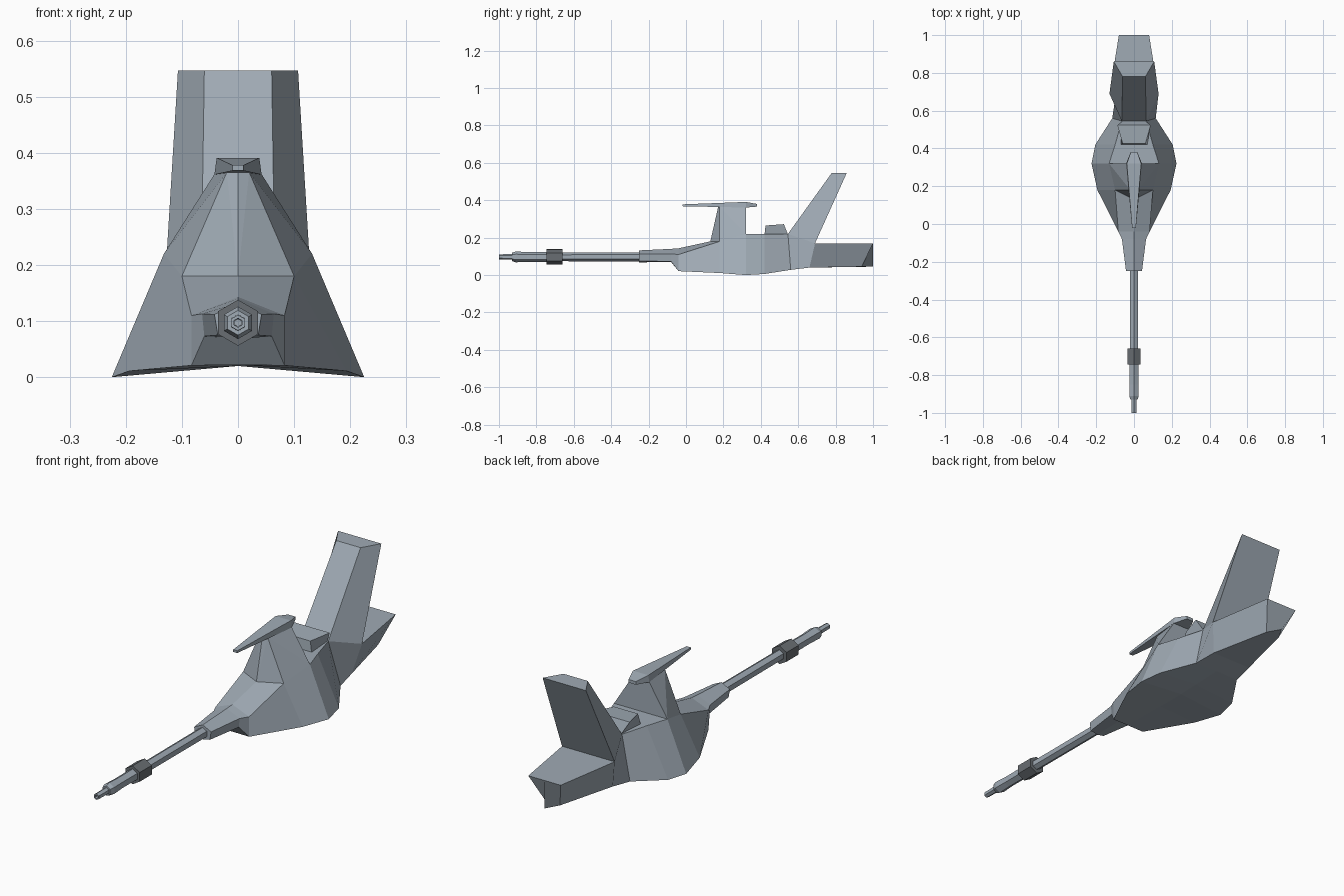
import bpy, bmesh, math

if "Cube" in bpy.data.objects:
    bpy.data.objects.remove(bpy.data.objects["Cube"])


def paint(name, color):
    mat = bpy.data.materials.new(name)
    mat.diffuse_color = (*color, 1)
    mat.use_nodes = True
    mat.node_tree.nodes["Principled BSDF"].inputs["Base Color"].default_value = mat.diffuse_color
    return mat


BODY = paint("blue_grey", (.35, .405, .46))
DARK = paint("dark_grey", (.14, .155, .17))


def finish(name, bm, mat=BODY):
    bmesh.ops.remove_doubles(bm, verts=bm.verts, dist=1e-5)
    bmesh.ops.recalc_face_normals(bm, faces=bm.faces)
    mesh = bpy.data.meshes.new(name)
    bm.to_mesh(mesh)
    bm.free()
    mesh.materials.append(mat)
    obj = bpy.data.objects.new(name, mesh)
    bpy.context.collection.objects.link(obj)
    return obj


def loft(name, rings, mat=BODY):
    bm = bmesh.new()
    loops = [[bm.verts.new(p) for p in ring] for ring in rings]
    n = len(loops[0])
    for a, b in zip(loops, loops[1:]):
        for i in range(n):
            j = (i + 1) % n
            bm.faces.new((a[i], a[j], b[j], b[i]))
    bm.faces.new(loops[0])
    bm.faces.new(loops[-1])
    return finish(name, bm, mat)


def mirrored_block(name, half):
    """Convex solid from points given for the +x side only."""
    bm = bmesh.new()
    for x, y, z in half:
        bm.verts.new((x, y, z))
        if x:
            bm.verts.new((-x, y, z))
    bmesh.ops.convex_hull(bm, input=bm.verts)
    bmesh.ops.dissolve_limit(bm, angle_limit=0.01, verts=bm.verts, edges=bm.edges)
    return finish(name, bm)


def hex_rod(name, profile, mat=BODY, z=0.097):
    """Hexagonal rod along y from (y, radius) pairs."""
    def ring(y, r):
        angles = [math.radians(90 + 60 * i) for i in range(6)]
        return [(r * math.cos(a), y, z + r * math.sin(a)) for a in angles]
    return loft(name, [ring(y, r) for y, r in profile], mat)


def quad_ring(front, back):
    """Four-sided ring, symmetric in x, from its +x front and back corners."""
    return [front, back, (-back[0], *back[1:]), (-front[0], *front[1:])]


def hull_ring(bottom, edge, shoulder, top):
    """Section of the hull: centre points are (y, z), side points (x, y, z)."""
    def flip(p):
        return (-p[0], p[1], p[2])
    return [(0, *bottom), edge, shoulder, (0, *top), flip(shoulder), flip(edge)]


# Hull: nose, flared belly and tail
loft("hull", [
    hull_ring((-.25, .068), (.036, -.25, .075), (.042, -.25, .112), (-.25, .132)),
    hull_ring((-.08, .070), (.060, -.08, .073), (.064, -.08, .113), (-.08, .140)),
    hull_ring((-.04, .022), (.083, -.04, .021), (.083, -.04, .110), (-.04, .143)),
    hull_ring((.18, .020), (.194, .18, .011), (.100, .18, .180), (.13, .180)),
    hull_ring((.32, .020), (.225, .32, .000), (.132, .32, .220), (.32, .220)),
    hull_ring((.42, .024), (.205, .42, .006), (.100, .42, .220), (.42, .220)),
    hull_ring((.56, .030), (.115, .56, .028), (.065, .545, .220), (.545, .220)),
    hull_ring((.66, .040), (.100, .66, .040), (.130, .69, .170), (.69, .170)),
    hull_ring((1.0, .045), (.035, .94, .045), (.080, 1.0, .170), (1.0, .170)),
])

# Raised pylon with a pointed front
mirrored_block("pylon", [
    (0, .13, .18), (.10, .18, .18), (.132, .32, .22),
    (.02, .18, .365), (0, .172, .365), (.04, .32, .365)])

# Slim beam on top of the pylon
def beam_ring(y, top, bottom, z0, z1):
    return [(-bottom, y, z0), (bottom, y, z0), (top, y, z1), (-top, y, z1)]

loft("top_beam", [
    beam_ring(-.02, .010, .010, .368, .378),
    beam_ring(.32, .038, .042, .361, .391),
    beam_ring(.38, .018, .018, .366, .380)])

# Low block on the deck, overhanging towards the rear
loft("deck_block", [
    quad_ring((.07, .42, .218), (.06, .545, .218)),
    quad_ring((.06, .425, .265), (.088, .523, .272))])

# Swept tail fin
loft("tail_fin", [
    quad_ring((.065, .545, .22), (.13, .69, .17)),
    quad_ring((.06, .78, .547), (.107, .86, .547))])

# Gun barrel, muzzle with bore, and collar
hex_rod("barrel", [(-.92, .024), (-.745, .027), (-.70, .023), (-.24, .024)])
hex_rod("muzzle_sleeve", [(-.93, .022), (-.91, .029), (-.85, .026), (-.745, .026)])
hex_rod("muzzle", [(-.97, .007), (-1.0, .008), (-1.0, .014), (-.92, .015)])
hex_rod("collar", [(-.745, .041), (-.66, .041)], DARK)
